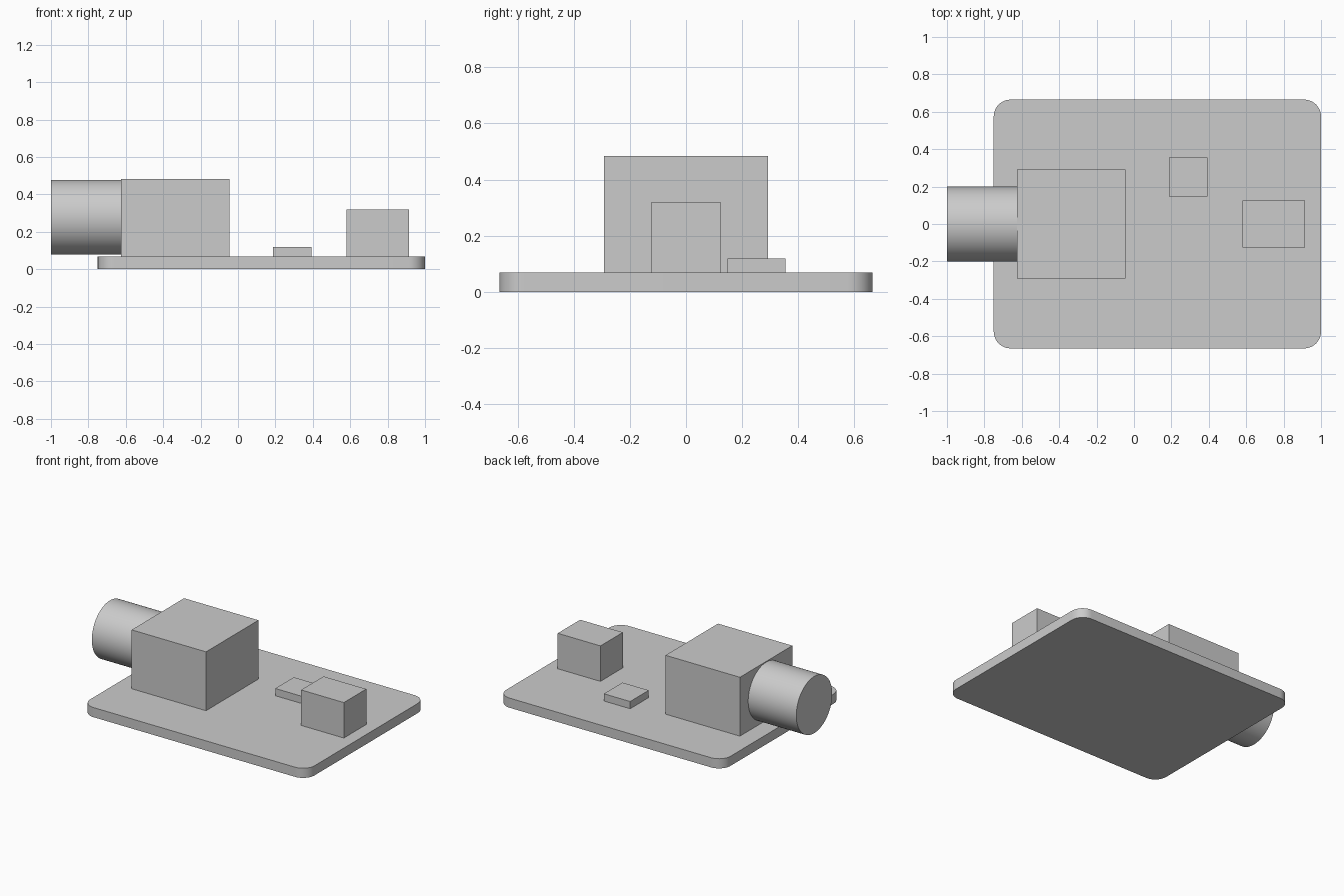
import bpy
import bmesh
import math
from mathutils import Matrix

cube = bpy.data.objects.get("Cube")
if cube:
    bpy.data.objects.remove(cube, do_unlink=True)

# Single grey finish
grey = bpy.data.materials.new("plain_grey")
grey.use_nodes = True
colour = (0.6, 0.6, 0.6, 1)
grey.diffuse_color = colour
grey.node_tree.nodes["Principled BSDF"].inputs["Base Color"].default_value = colour

BOARD_TOP = 0.068


def finish(name, bm):
    mesh = bpy.data.meshes.new(name)
    bm.to_mesh(mesh)
    bm.free()
    mesh.materials.append(grey)
    obj = bpy.data.objects.new(name, mesh)
    bpy.context.collection.objects.link(obj)
    return obj


def smooth(obj):
    bpy.ops.object.select_all(action="DESELECT")
    obj.select_set(True)
    bpy.context.view_layer.objects.active = obj
    bpy.ops.object.shade_smooth_by_angle(angle=math.radians(30))


def box(name, x, y, z, corner_radius=0):
    size = [b - a for a, b in (x, y, z)]
    centre = [(a + b) / 2 for a, b in (x, y, z)]
    bm = bmesh.new()
    bmesh.ops.create_cube(bm, size=1, matrix=Matrix.Translation(centre) @ Matrix.Diagonal((*size, 1)))
    if corner_radius:
        upright = [e for e in bm.edges
                   if abs(e.verts[0].co.z - e.verts[1].co.z) > size[2] / 2]
        bmesh.ops.bevel(bm, geom=upright, offset=corner_radius, segments=10,
                        profile=0.5, affect="EDGES")
    return finish(name, bm)


# Circuit board with rounded corners
smooth(box("board", (-0.75, 1), (-0.665, 0.665), (0, BOARD_TOP), 0.09))

# Components standing on the board
box("connector_body", (-0.625, -0.045), (-0.292, 0.292), (BOARD_TOP, 0.483))
box("small_chip", (0.187, 0.392), (0.148, 0.355), (BOARD_TOP, 0.119))
box("tall_block", (0.58, 0.913), (-0.125, 0.125), (BOARD_TOP, 0.318))

# Round barrel projecting from the connector
bm = bmesh.new()
bmesh.ops.create_cone(bm, cap_ends=True, segments=64, radius1=0.2, radius2=0.2, depth=0.375,
                      matrix=Matrix.Translation((-0.8125, 0, 0.278)) @ Matrix.Rotation(math.pi / 2, 4, "Y"))
smooth(finish("connector_barrel", bm))
